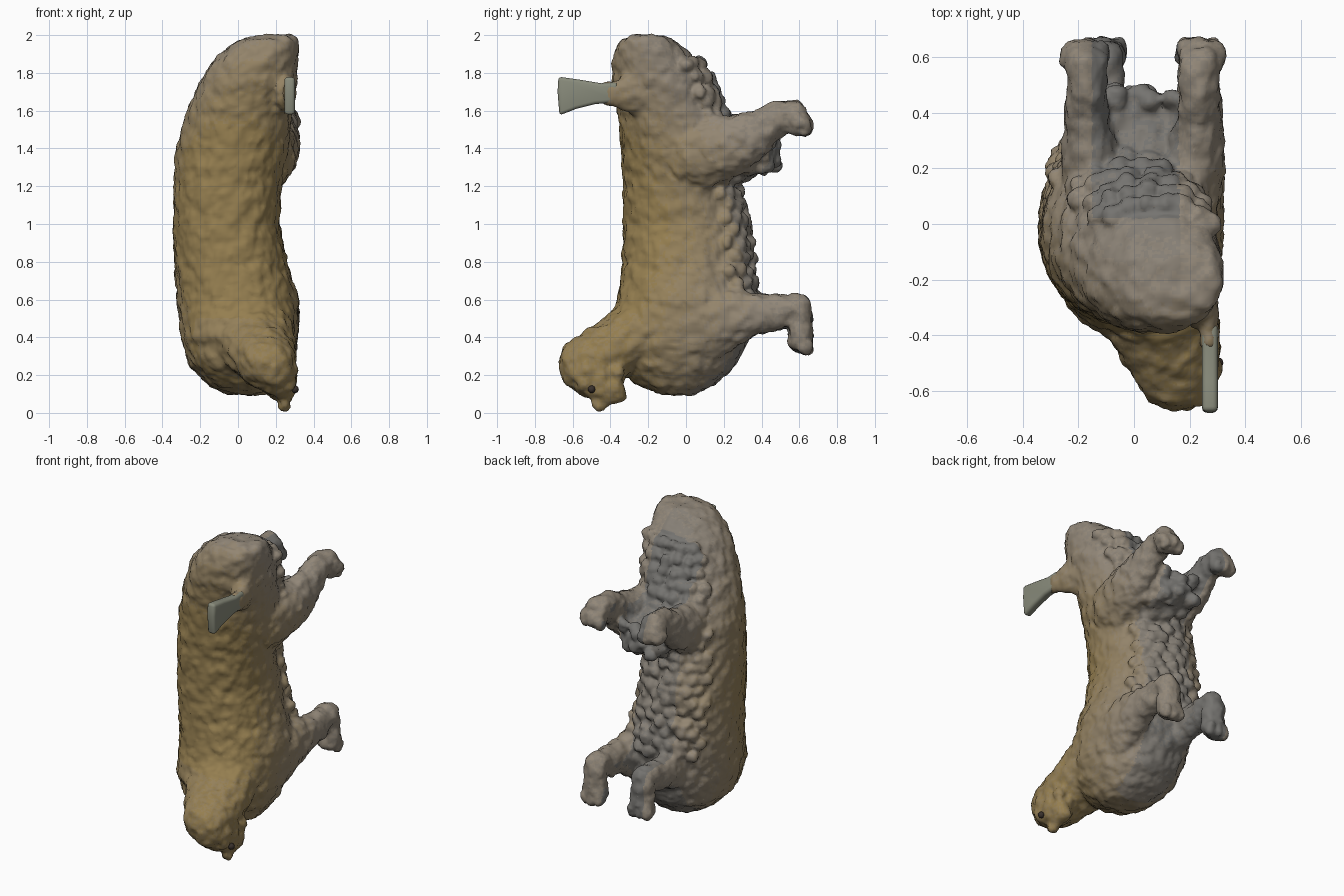
import bpy, bmesh, math, random
from mathutils import Vector

if "Cube" in bpy.data.objects:
    bpy.data.objects.remove(bpy.data.objects["Cube"])
random.seed(4)

# torso sections: z, x min, x max, y back, y belly
RINGS = [(.10, -.05, .15, -.12, .04), (.15, -.16, .21, -.26, .15), (.25, -.25, .27, -.37, .26),
         (.40, -.30, .315, -.42, .33), (.60, -.32, .32, -.36, .345), (.80, -.335, .255, -.335, .33),
         (1.0, -.34, .22, -.33, .30), (1.2, -.335, .225, -.33, .255), (1.4, -.325, .265, -.34, .26),
         (1.6, -.265, .285, -.36, .18), (1.75, -.20, .305, -.39, .125), (1.85, -.14, .315, -.39, .065),
         (1.93, -.06, .32, -.37, -.01), (1.98, .03, .315, -.34, -.09), (1.997, .12, .29, -.29, -.14)]


def ring(z):
    for a, b in zip(RINGS, RINGS[1:]):
        if z <= b[0]:
            t = (z - a[0]) / (b[0] - a[0])
            return [p + (q - p) * t for p, q in zip(a, b)]
    return RINGS[-1]


def rim(z, ang):
    _, x0, x1, y0, y1 = ring(z)
    c, s = math.cos(ang), math.sin(ang)
    px, py = (math.copysign(abs(v) ** .92, v) for v in (c, s))
    return Vector(((x0 + x1) / 2 + px * (x1 - x0) / 2, (y0 + y1) / 2 + py * (y1 - y0) / 2, z))


# template sphere, stamped into shared vertex and face lists
verts, faces = [], []
tb = bmesh.new()
bmesh.ops.create_icosphere(tb, subdivisions=2, radius=1)
BALL_V = [tuple(v.co) for v in tb.verts]
BALL_F = [[v.index for v in f.verts] for f in tb.faces]
tb.free()


def ball(c, r):
    o = len(verts)
    verts.extend((c[0] + x * r[0], c[1] + y * r[1], c[2] + z * r[2]) for x, y, z in BALL_V)
    faces.extend([o + i for i in f] for f in BALL_F)


def chain(pts, n=4):
    """Overlapping ellipsoids along a path of (x, y, z, rx, ry, rz)."""
    for a, b in zip(pts, pts[1:]):
        for i in range(n + 1):
            v = [p + (q - p) * i / n for p, q in zip(a, b)]
            ball(v[:3], v[3:])


# torso loft
N = 40
for r in RINGS:
    verts.extend(tuple(rim(r[0], math.tau * i / N)) for i in range(N))
for k in range(len(RINGS) - 1):
    for i in range(N):
        j = (i + 1) % N
        faces.append([k * N + i, k * N + j, k * N + N + j, k * N + N + i])
faces.append(list(range(N))[::-1])
faces.append(list(range(len(verts) - N, len(verts))))

# neck, head, muzzle, chin, brow and ears
chain([(.04, -.13, .48, .26, .23, .26), (.09, -.32, .37, .22, .18, .17), (.15, -.50, .275, .16, .178, .155)])
chain([(.19, -.50, .25, .125, .175, .16), (.23, -.45, .15, .08, .12, .09), (.25, -.40, .12, .055, .08, .07)])
ball((.245, -.46, .045), (.035, .04, .045))
ball((.245, -.365, .09), (.05, .045, .04))
for x in (.165, .28):
    ball((x, -.54, .16), (.03, .04, .04))
    ball((x, -.36, .22), (.03, .04, .05))

# hind and front legs with forward-pointing paws
for x, s in ((.235, 1), (-.17, -1)):
    chain([(x - .09 * s, .05, 1.37, .16, .20, .21), (x - .02 * s, .22, 1.41, .115, .12, .17),
           (x, .37, 1.47, .085, .09, .13), (x, .47, 1.55, .073, .07, .098),
           (x, .57, 1.58, .075, .07, .072), (x + .01 * s, .60, 1.53, .09, .07, .06)])
    for k in (-.05, 0, .05):
        ball((x + k, .625, 1.51), (.035, .045, .045))
for x, s in ((.235, 1), (-.11, -1)):
    chain([(x - .07 * s, .05, .46, .16, .20, .24), (x - .02 * s, .22, .50, .11, .13, .165),
           (x, .36, .525, .085, .09, .108), (x, .48, .53, .075, .07, .098),
           (x, .59, .56, .075, .07, .075), (x, .61, .50, .075, .06, .06),
           (x, .605, .38, .085, .065, .06)])
    for k in (-.05, 0, .05):
        ball((x + k, .63, .355), (.035, .047, .045))

# tail root growing out of the rump
chain([(.20, -.20, 1.70, .09, .12, .14), (.262, -.33, 1.69, .045, .07, .085), (.272, -.42, 1.69, .028, .05, .06)])

# knobbly fleece on the belly and under the rump
for row in range(19):
    for k in range(-3, 4):
        ang = math.pi / 2 + (k + .5 * (row % 2) - .25 + random.uniform(-.15, .15)) * .27
        p = rim(.62 + row * .068 + random.uniform(-.012, .012), ang)
        r = random.uniform(.034, .044)
        ball((p.x, p.y + .012, p.z), (r, r, r * random.uniform(.9, 1.1)))

# fleece bulge between the hind legs
chain([(.035, .15, 1.38, .22, .12, .17), (.035, .32, 1.36, .18, .10, .11), (.035, .42, 1.355, .13, .06, .07)])
for i in range(60):
    t = random.random()
    ball((.035 + random.uniform(-.16, .16) * (1.1 - .4 * t), .25 + .22 * t,
          1.25 + .07 * t + random.uniform(-.01, .14)), [random.uniform(.034, .044)] * 3)

me = bpy.data.meshes.new("body_raw")
me.from_pydata(verts, [], faces)
raw = bpy.data.objects.new("body_raw", me)
bpy.context.collection.objects.link(raw)

# fuse into one skin, soften and add lumpy relief
rm = raw.modifiers.new("fuse", 'REMESH')
rm.mode, rm.voxel_size = 'VOXEL', .0145
sm = raw.modifiers.new("soften", 'SMOOTH')
sm.factor, sm.iterations = .5, 2
tex = bpy.data.textures.new("lumps", 'CLOUDS')
tex.noise_scale = .06
dp = raw.modifiers.new("lumps", 'DISPLACE')
dp.texture, dp.strength, dp.mid_level = tex, .032, .42
skin = bpy.data.meshes.new_from_object(raw.evaluated_get(bpy.context.evaluated_depsgraph_get()))
bpy.data.objects.remove(raw)
skin.name = "animal_body"
body = bpy.data.objects.new("animal_body", skin)
bpy.context.collection.objects.link(body)


def mat(name, col):
    m = bpy.data.materials.new(name)
    m.diffuse_color = (*col, 1)
    m.use_nodes = True
    m.node_tree.nodes["Principled BSDF"].inputs["Base Color"].default_value = m.diffuse_color
    return m


# ochre back, blending over beige flanks to a grey underside
OCHRE, BEIGE, GREY = (.30, .21, .08), (.29, .245, .19), (.15, .155, .155)
STEPS = 5
skin.materials.clear()
for a, b in ((OCHRE, BEIGE), (BEIGE, GREY)):
    for i in range(STEPS):
        skin.materials.append(mat("coat", [p + (q - p) * i / STEPS for p, q in zip(a, b)]))
index = []
for f in skin.polygons:
    c = f.center
    # flank stays ochre mid-body; rump and chest fade to beige
    v = .35 + (c.y + .22) * 1.3 + f.normal.y * .2 + max(0, c.z - 1.4) * 1.4
    v -= .3 * max(0, 1 - abs(c.z - .95) / .5)
    if c.z < .5 and c.y < -.3:
        v = .2 + .3 * max(0, -.05 - c.x + .2)
    limb = c.x > .16 or c.x < -.15
    if limb:
        v = min(v, 1.2)
    elif c.y > .02:
        v += .55
    v += random.uniform(-.06, .06)
    index.append(int(max(0, min(2 * STEPS - 1, v * STEPS))))
skin.polygons.foreach_set("material_index", index)
skin.polygons.foreach_set("use_smooth", [True] * len(index))

# dark eyes
eye_mat = mat("eye_dark", (.04, .03, .025))
for x in (.165, .302):
    bpy.ops.mesh.primitive_uv_sphere_add(segments=12, ring_count=8, radius=.02, location=(x, -.50, .125))
    eye = bpy.context.object
    eye.name = "eye"
    eye.data.materials.append(eye_mat)
    bpy.ops.object.shade_smooth()

# flat flared tail from a side profile (y, z)
prof = [(-.36, 1.645), (-.48, 1.635), (-.58, 1.61), (-.67, 1.575),
        (-.68, 1.70), (-.675, 1.78), (-.57, 1.765), (-.45, 1.745), (-.36, 1.75)]
n = len(prof)
td = bpy.data.meshes.new("tail")
td.from_pydata([(x, y, z) for x in (.245, .302) for y, z in prof], [],
               [list(range(n)), list(range(2 * n - 1, n - 1, -1))] +
               [[(i + 1) % n, i, n + i, n + (i + 1) % n] for i in range(n)])
tail = bpy.data.objects.new("tail", td)
bpy.context.collection.objects.link(tail)
td.materials.append(mat("tail_grey", (.25, .26, .20)))
tb = bmesh.new()
tb.from_mesh(td)
bmesh.ops.recalc_face_normals(tb, faces=tb.faces)
tb.to_mesh(td)
tb.free()
bv = tail.modifiers.new("round", 'BEVEL')
bv.width, bv.segments = .018, 3
td.polygons.foreach_set("use_smooth", [True] * len(td.polygons))
